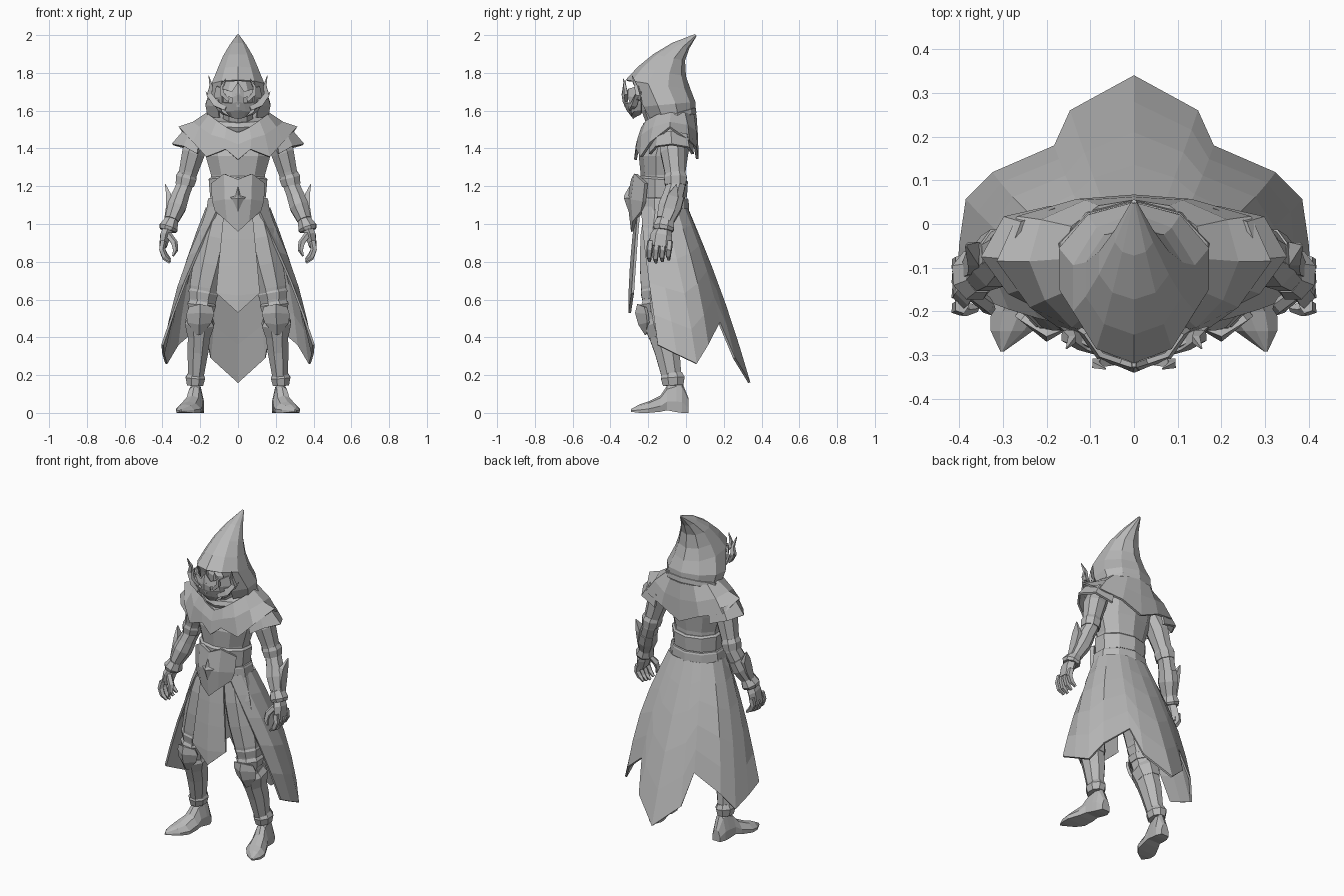
import bpy, bmesh, math
from mathutils import Vector

GREY = bpy.data.materials.new("cloth_grey")
GREY.diffuse_color = (0.48, 0.48, 0.48, 1)


def build(name, rings, closed=True, cap=True, mirror=False, thick=0.0, skip=()):
    """Join rows of points with quads; closed rows make tubes, open rows make sheets."""
    bm = bmesh.new()
    rows = [[bm.verts.new(p) for p in r] for r in rings]
    n = len(rows[0])
    for i in range(len(rows) - 1):
        for j in range(n if closed else n - 1):
            if (i, j) in skip:
                continue
            k = (j + 1) % n
            bm.faces.new((rows[i][j], rows[i][k], rows[i + 1][k], rows[i + 1][j]))
    if closed and cap:
        bm.faces.new(rows[0])
        bm.faces.new(rows[-1])
    if mirror:
        geo = bmesh.ops.duplicate(bm, geom=bm.verts[:] + bm.edges[:] + bm.faces[:])["geom"]
        for v in [g for g in geo if isinstance(g, bmesh.types.BMVert)]:
            v.co.x = -v.co.x
        bmesh.ops.reverse_faces(bm, faces=[g for g in geo if isinstance(g, bmesh.types.BMFace)])
    bmesh.ops.remove_doubles(bm, verts=bm.verts, dist=0.0005)
    bmesh.ops.recalc_face_normals(bm, faces=bm.faces)
    me = bpy.data.meshes.new(name)
    bm.to_mesh(me)
    bm.free()
    me.materials.append(GREY)
    ob = bpy.data.objects.new(name, me)
    bpy.context.collection.objects.link(ob)
    if thick:
        mod = ob.modifiers.new("thickness", "SOLIDIFY")
        mod.thickness = thick
        mod.offset = 0
    return ob


def hoop(yf, zf, yb, zb, w, n=10):
    """Tilted oval from a front point to a back point, with half-width w."""
    out = []
    for i in range(n):
        a = 2 * math.pi * i / n
        t = (1 - math.cos(a)) / 2
        out.append((w * math.sin(a), yf + (yb - yf) * t, zf + (zb - zf) * t))
    return out


def tube(name, pts, n=6, mirror=True):
    """Limb along points (x, y, z, radius_x, radius_y)."""
    c = [Vector(p[:3]) for p in pts]
    rings = []
    for i, p in enumerate(pts):
        t = (c[min(i + 1, len(c) - 1)] - c[max(i - 1, 0)]).normalized()
        u = t.cross(Vector((0, 1, 0))).normalized()
        v = t.cross(u)
        rings.append([c[i] + u * p[3] * math.cos(a) + v * p[4] * math.sin(a)
                      for a in [2 * math.pi * (k + 0.5) / n for k in range(n)]])
    return build(name, rings, mirror=mirror)


# Hood with swept-back tip, open at the face
build("hood", [hoop(0.048, 2.0, 0.052, 1.998, 0.001), hoop(-0.07, 1.955, 0.012, 1.93, 0.042),
               hoop(-0.17, 1.895, -0.01, 1.865, 0.08), hoop(-0.25, 1.83, -0.005, 1.78, 0.112),
               hoop(-0.315, 1.76, 0.02, 1.71, 0.142), hoop(-0.25, 1.62, 0.045, 1.645, 0.176),
               hoop(-0.215, 1.56, 0.045, 1.59, 0.165)],
      cap=False, thick=0.01, skip=((4, 0), (4, 9), (5, 0), (5, 9)))
build("head", [hoop(-0.19, 1.80, -0.07, 1.80, 0.05), hoop(-0.245, 1.70, -0.04, 1.72, 0.09),
               hoop(-0.235, 1.60, -0.05, 1.62, 0.085), hoop(-0.2, 1.5, -0.03, 1.52, 0.08)])
# Rolled cowl around the neck, dipping to the front
build("cowl", [hoop(-0.20, 1.54, 0.03, 1.63, 0.145), hoop(-0.225, 1.535, 0.052, 1.615, 0.178),
               hoop(-0.235, 1.51, 0.055, 1.59, 0.186), hoop(-0.225, 1.49, 0.045, 1.56, 0.168),
               hoop(-0.238, 1.475, 0.05, 1.55, 0.175), hoop(-0.215, 1.45, 0.04, 1.53, 0.15)])

# Face mask with open eyes
build("mask", [
    [(0, -0.325, 1.75), (0.03, -0.315, 1.70), (0.075, -0.30, 1.715), (0.11, -0.25, 1.73)],
    [(0, -0.335, 1.685), (0.03, -0.322, 1.67), (0.08, -0.305, 1.675), (0.125, -0.24, 1.67)],
    [(0, -0.33, 1.65), (0.03, -0.315, 1.64), (0.08, -0.295, 1.645), (0.12, -0.235, 1.64)],
    [(0, -0.31, 1.605), (0.04, -0.295, 1.60), (0.07, -0.28, 1.60), (0.105, -0.235, 1.605)],
    [(0, -0.275, 1.56), (0.025, -0.27, 1.565), (0.05, -0.255, 1.575), (0.08, -0.235, 1.585)]],
    closed=False, mirror=True, thick=0.012, skip=((1, 1),))
tube("mask_nose_ridge", [(0, -0.322, 1.76, 0.006, 0.008), (0, -0.33, 1.69, 0.018, 0.01),
                         (0, -0.318, 1.62, 0.012, 0.01)], 4, False)
HORNS = {
    "outer_horn": [(0.065, -0.295, 1.61, 0.014, 0.014), (0.115, -0.275, 1.635, 0.022, 0.02),
                   (0.152, -0.255, 1.685, 0.02, 0.018), (0.142, -0.265, 1.73, 0.012, 0.012),
                   (0.155, -0.285, 1.785, 0.002, 0.002)],
    "inner_horn": [(0.05, -0.315, 1.655, 0.012, 0.012), (0.085, -0.318, 1.69, 0.016, 0.014),
                   (0.088, -0.323, 1.725, 0.011, 0.01), (0.065, -0.332, 1.77, 0.002, 0.002)],
    "side_horn": [(0.10, -0.275, 1.65, 0.012, 0.012), (0.15, -0.25, 1.665, 0.012, 0.012),
                  (0.17, -0.235, 1.70, 0.002, 0.002)],
    "cheek_fang": [(0.09, -0.275, 1.63, 0.013, 0.012), (0.075, -0.285, 1.595, 0.012, 0.01),
                   (0.045, -0.29, 1.57, 0.002, 0.002)],
}
for name, path in HORNS.items():
    tube("mask_" + name, path, 4)

# Torso and waist bands
build("torso", [hoop(-0.18, 1.53, 0.02, 1.56, 0.12), hoop(-0.22, 1.46, 0.03, 1.47, 0.19),
                hoop(-0.25, 1.36, 0.01, 1.36, 0.18), hoop(-0.24, 1.26, -0.005, 1.26, 0.15),
                hoop(-0.235, 1.12, -0.005, 1.12, 0.145), hoop(-0.22, 1.0, 0, 1.0, 0.16)])
build("waist_wrap", [hoop(-0.24, 1.255, 0.0, 1.235, 0.15), hoop(-0.255, 1.245, 0.01, 1.225, 0.163),
                     hoop(-0.255, 1.14, 0.005, 1.14, 0.155)])
build("belt", [hoop(-0.26, 1.14, 0.01, 1.135, 0.162), hoop(-0.262, 1.13, 0.014, 1.125, 0.168),
               hoop(-0.262, 1.07, 0.016, 1.075, 0.176), hoop(-0.25, 1.06, 0.01, 1.065, 0.165)])

# Ridged belt shield and its gem
build("belt_shield", [
    [(0, -0.28, 1.235), (0.07, -0.265, 1.265), (0.135, -0.21, 1.215)],
    [(0, -0.30, 1.13), (0.065, -0.282, 1.13), (0.13, -0.22, 1.12)],
    [(0, -0.28, 0.96), (0.055, -0.272, 1.015), (0.115, -0.23, 1.07)]],
    closed=False, mirror=True, thick=0.022)
build("belt_gem", [[(0, -0.30, 1.20), (0, -0.30, 1.20)], [(0, -0.328, 1.15), (0.014, -0.30, 1.15)],
                   [(0, -0.328, 1.135), (0.048, -0.292, 1.14)],
                   [(0, -0.302, 1.06), (0, -0.302, 1.06)]], closed=False, mirror=True)

# Shoulder mantle with pointed hem, front to back
build("mantle", [
    [(0, -0.235, 1.48), (0.06, -0.23, 1.51), (0.11, -0.205, 1.545), (0.15, -0.15, 1.575),
     (0.16, -0.08, 1.585), (0.14, -0.01, 1.585), (0.08, 0.035, 1.58), (0, 0.048, 1.58)],
    [(0, -0.258, 1.42), (0.07, -0.25, 1.45), (0.14, -0.23, 1.47), (0.20, -0.17, 1.51),
     (0.235, -0.085, 1.535), (0.21, 0.005, 1.52), (0.11, 0.048, 1.49), (0, 0.055, 1.48)],
    [(0, -0.268, 1.34), (0.065, -0.257, 1.395), (0.165, -0.235, 1.355), (0.235, -0.185, 1.43),
     (0.31, -0.085, 1.51), (0.265, 0.012, 1.44), (0.13, 0.05, 1.405), (0, 0.06, 1.345)]],
    closed=False, mirror=True, thick=0.015)
# Lower shoulder plate
build("shoulder_plate", [
    [(0.20, -0.18, 1.45), (0.255, -0.145, 1.475), (0.285, -0.08, 1.49), (0.255, 0.0, 1.475), (0.18, 0.03, 1.45)],
    [(0.215, -0.19, 1.37), (0.285, -0.155, 1.41), (0.345, -0.075, 1.42), (0.295, 0.012, 1.405), (0.19, 0.035, 1.37)]],
    closed=False, mirror=True, thick=0.014)

# Arms, bracers and hands
tube("arm", [(0.19, -0.08, 1.48, 0.06, 0.06), (0.235, -0.07, 1.38, 0.066, 0.07),
             (0.262, -0.06, 1.28, 0.054, 0.058), (0.285, -0.055, 1.2, 0.047, 0.054),
             (0.32, -0.08, 1.11, 0.05, 0.06), (0.36, -0.115, 0.99, 0.034, 0.042)], 8)
tube("elbow_band", [(0.268, -0.058, 1.265, 0.052, 0.058), (0.274, -0.056, 1.245, 0.06, 0.065),
                    (0.282, -0.056, 1.205, 0.053, 0.06)], 8)
tube("bracer", [(0.305, -0.065, 1.15, 0.05, 0.06), (0.325, -0.085, 1.09, 0.054, 0.066),
                (0.352, -0.11, 1.02, 0.04, 0.05)], 8)
tube("wrist_cuff", [(0.352, -0.11, 1.02, 0.038, 0.05), (0.368, -0.118, 0.98, 0.054, 0.06),
                    (0.372, -0.12, 0.965, 0.046, 0.052)], 8)
tube("bracer_blade", [(0.385, -0.05, 1.21, 0.003, 0.003), (0.367, -0.068, 1.15, 0.018, 0.04),
                      (0.368, -0.088, 1.08, 0.02, 0.042), (0.388, -0.108, 1.0, 0.01, 0.02)], 4)
tube("palm", [(0.367, -0.118, 0.985, 0.03, 0.04), (0.384, -0.13, 0.94, 0.032, 0.058),
              (0.397, -0.138, 0.88, 0.022, 0.06)], 6)
for i in range(4):
    y, d = -0.188 + 0.034 * i, 0.008 * abs(i - 1)
    tube("finger_%d" % (i + 1), [(0.395, y, 0.91, 0.017, 0.018), (0.403, y - 0.005, 0.865, 0.018, 0.018),
                                 (0.388, y - 0.008, 0.82 + d, 0.017, 0.016),
                                 (0.36, y - 0.005, 0.795 + d, 0.008, 0.009)], 5)
tube("thumb", [(0.37, -0.16, 0.945, 0.018, 0.018), (0.337, -0.185, 0.90, 0.019, 0.019),
               (0.332, -0.195, 0.86, 0.015, 0.015), (0.345, -0.198, 0.83, 0.005, 0.005)], 5)

# Long coat skirt, from front edge round to the centre tail
TOP = [(0.10, -0.235, 1.09), (0.145, -0.18, 1.09), (0.165, -0.11, 1.085), (0.15, -0.05, 1.08),
       (0.10, -0.01, 1.08), (0.055, 0.004, 1.08), (0, 0.006, 1.08)]
HEM = [(0.40, -0.15, 0.36), (0.395, -0.05, 0.31), (0.38, 0.055, 0.26), (0.32, 0.115, 0.36),
       (0.18, 0.175, 0.48), (0.145, 0.255, 0.29), (0, 0.335, 0.16)]
skirt = []
for t in (0, 0.15, 0.33, 0.55, 0.78, 1):
    row = []
    for j, (a, b) in enumerate(zip(TOP, HEM)):
        p = Vector(a).lerp(Vector(b), t)
        out = Vector((p.x, p.y + 0.1, 0)).normalized()
        row.append(p + out * math.sin(math.pi * t) * (0.035 if 0 < j < 4 else 0.018))
    skirt.append(row)
build("coat_skirt", skirt, closed=False, mirror=True, thick=0.012)

# Front tabard
build("tabard", [[(0, -0.262, 1.06), (0.075, -0.25, 1.06)], [(0, -0.278, 0.92), (0.088, -0.262, 0.92)],
                 [(0, -0.29, 0.78), (0.102, -0.272, 0.78)], [(0, -0.298, 0.62), (0.115, -0.282, 0.635)],
                 [(0, -0.298, 0.53), (0, -0.298, 0.53)]], closed=False, mirror=True, thick=0.014)

# Legs with loose thighs, knee armour and greaves
tube("leg", [(0.09, -0.12, 1.06, 0.085, 0.11), (0.12, -0.135, 0.92, 0.1, 0.115),
             (0.15, -0.145, 0.78, 0.097, 0.108), (0.178, -0.155, 0.66, 0.085, 0.09),
             (0.195, -0.155, 0.53, 0.066, 0.072), (0.205, -0.125, 0.42, 0.064, 0.08),
             (0.212, -0.10, 0.33, 0.06, 0.072), (0.225, -0.07, 0.16, 0.04, 0.052)], 8)
tube("thigh_band", [(0.178, -0.157, 0.655, 0.076, 0.08), (0.184, -0.158, 0.635, 0.085, 0.088),
                    (0.188, -0.158, 0.60, 0.077, 0.08)], 8)
tube("knee_band", [(0.189, -0.158, 0.59, 0.07, 0.076), (0.192, -0.158, 0.575, 0.082, 0.085),
                   (0.194, -0.155, 0.535, 0.072, 0.078)], 8)
tube("greave_rim", [(0.198, -0.148, 0.50, 0.07, 0.08), (0.203, -0.138, 0.475, 0.084, 0.09),
                    (0.207, -0.122, 0.41, 0.066, 0.082)], 8)
build("knee_guard", [
    [(0.14, -0.225, 0.56), (0.20, -0.25, 0.575), (0.255, -0.215, 0.56)],
    [(0.13, -0.215, 0.525), (0.20, -0.262, 0.53), (0.268, -0.205, 0.525)],
    [(0.145, -0.21, 0.48), (0.205, -0.245, 0.47), (0.265, -0.20, 0.48)],
    [(0.195, -0.205, 0.42), (0.207, -0.21, 0.415), (0.219, -0.205, 0.42)]],
    closed=False, mirror=True, thick=0.016)
tube("ankle_cuff", [(0.223, -0.072, 0.21, 0.043, 0.056), (0.226, -0.07, 0.185, 0.056, 0.068),
                    (0.227, -0.068, 0.145, 0.046, 0.058)], 8)

# Boots: sections from heel to toe (centre x, y, half-width, sole height, top height)
boot = []
for cx, y, w, s, h in ((0.22, 0.014, 0.026, 0, 0.075), (0.221, -0.02, 0.04, 0, 0.16),
                       (0.225, -0.05, 0.042, 0.004, 0.165), (0.232, -0.1, 0.044, 0.014, 0.145),
                       (0.242, -0.135, 0.052, 0.006, 0.092), (0.262, -0.20, 0.063, 0, 0.06),
                       (0.28, -0.245, 0.046, 0, 0.045), (0.302, -0.292, 0.004, 0.006, 0.02)):
    d = h - s
    boot.append([(cx - w, y, s), (cx + w, y, s), (cx + w * 1.05, y, s + d * 0.35),
                 (cx + w * 0.6, y, s + d * 0.85), (cx, y, h), (cx - w * 0.6, y, s + d * 0.85),
                 (cx - w * 1.05, y, s + d * 0.35)])
build("boot", boot, mirror=True)
